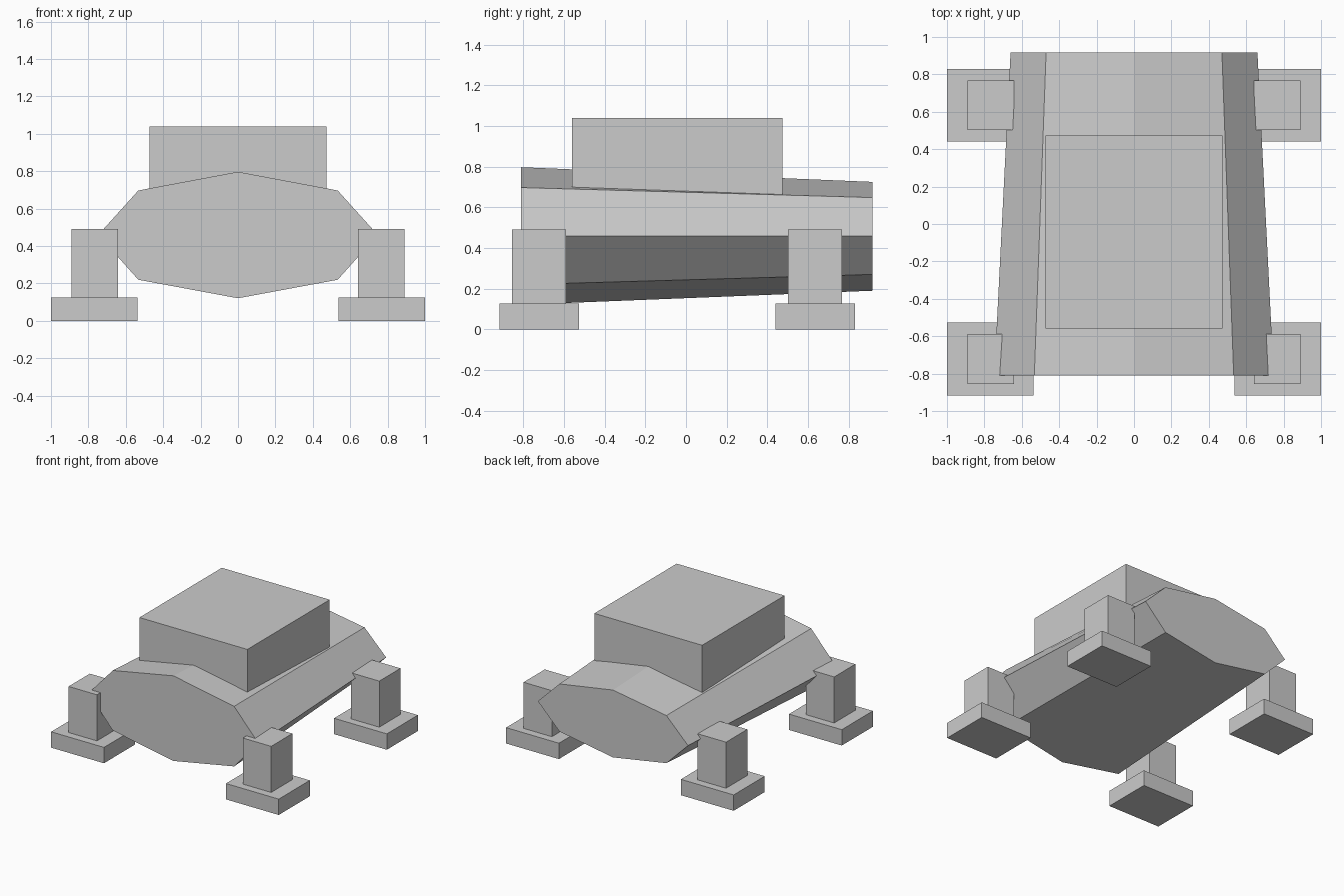
import bpy
import bmesh

if "Cube" in bpy.data.objects:
    bpy.data.objects.remove(bpy.data.objects["Cube"])

grey = bpy.data.materials.new("plain grey")
grey.diffuse_color = (0.6, 0.6, 0.6, 1)
grey.use_nodes = True
grey.node_tree.nodes["Principled BSDF"].inputs["Base Color"].default_value = grey.diffuse_color


def finish(name, bm):
    bmesh.ops.recalc_face_normals(bm, faces=bm.faces)
    mesh = bpy.data.meshes.new(name)
    bm.to_mesh(mesh)
    bm.free()
    mesh.materials.append(grey)
    obj = bpy.data.objects.new(name, mesh)
    bpy.context.collection.objects.link(obj)


def box(name, x0, x1, y0, y1, z0, z1):
    bm = bmesh.new()
    bmesh.ops.create_cube(bm, size=1)
    for v in bm.verts:
        v.co.x = x1 if v.co.x > 0 else x0
        v.co.y = y1 if v.co.y > 0 else y0
        v.co.z = z1 if v.co.z > 0 else z0
    finish(name, bm)


# Hull: eight-sided section tapering from front to back
def section(bm, y, half):
    ring = half + [(-x, z) for x, z in reversed(half[1:-1])]
    return [bm.verts.new((x, y, z)) for x, z in ring]


bm = bmesh.new()
front = section(bm, -0.81, [(0, 0.797), (0.533, 0.697), (0.747, 0.46), (0.533, 0.22), (0, 0.121)])
back = section(bm, 0.917, [(0, 0.725), (0.47, 0.648), (0.66, 0.46), (0.47, 0.27), (0, 0.19)])
bm.faces.new(front)
bm.faces.new(back)
for i in range(8):
    j = (i + 1) % 8
    bm.faces.new((front[i], front[j], back[j], back[i]))
finish("hull", bm)

# Cabin block on top
box("cabin", -0.474, 0.474, -0.56, 0.474, 0.62, 1.038)

# Four legs standing on square feet
for end, y in (("front", -0.722), ("back", 0.635)):
    for side, s in (("left", -1), ("right", 1)):
        leg = sorted((s * 0.641, s * 0.89))
        foot = sorted((s * 0.536, s * 1.0))
        box(f"{end}_{side}_leg", *leg, y - 0.133, y + 0.133, 0.126, 0.492)
        box(f"{end}_{side}_foot", *foot, y - 0.195, y + 0.195, 0, 0.126)
